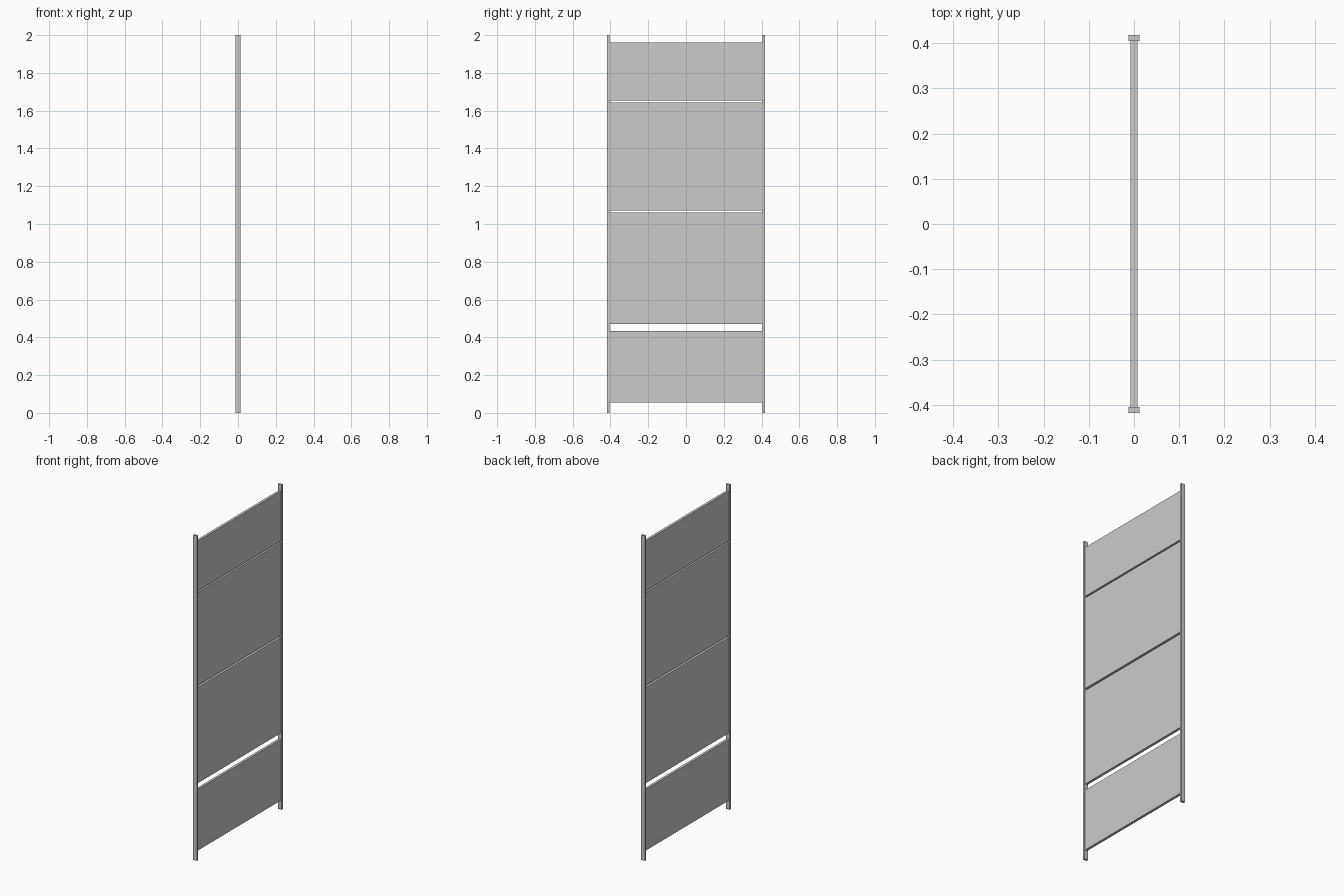
import bpy

if "Cube" in bpy.data.objects:
    bpy.data.objects.remove(bpy.data.objects["Cube"])


def box(name, x, y, z):
    """Box from (min, max) ranges on each axis."""
    bpy.ops.mesh.primitive_cube_add(size=1, location=[sum(r) / 2 for r in (x, y, z)])
    ob = bpy.context.object
    ob.name = name
    ob.scale = [r[1] - r[0] for r in (x, y, z)]
    bpy.ops.object.transform_apply(location=False, rotation=False, scale=True)
    return ob


POST_IN, POST_OUT = 0.405, 0.418

# Upright side posts
box("left_post", (-0.0125, 0.0125), (-POST_OUT, -POST_IN), (0, 2))
box("right_post", (-0.0125, 0.0125), (POST_IN, POST_OUT), (0, 2))

# Flat panels between the posts, bottom to top
panels = {
    "bottom_panel": (0.056, 0.433),
    "lower_middle_panel": (0.471, 1.06),
    "upper_middle_panel": (1.072, 1.643),
    "top_panel": (1.653, 1.961),
}
for name, z in panels.items():
    box(name, (-0.0077, 0.0077), (-POST_IN, POST_IN), z)
